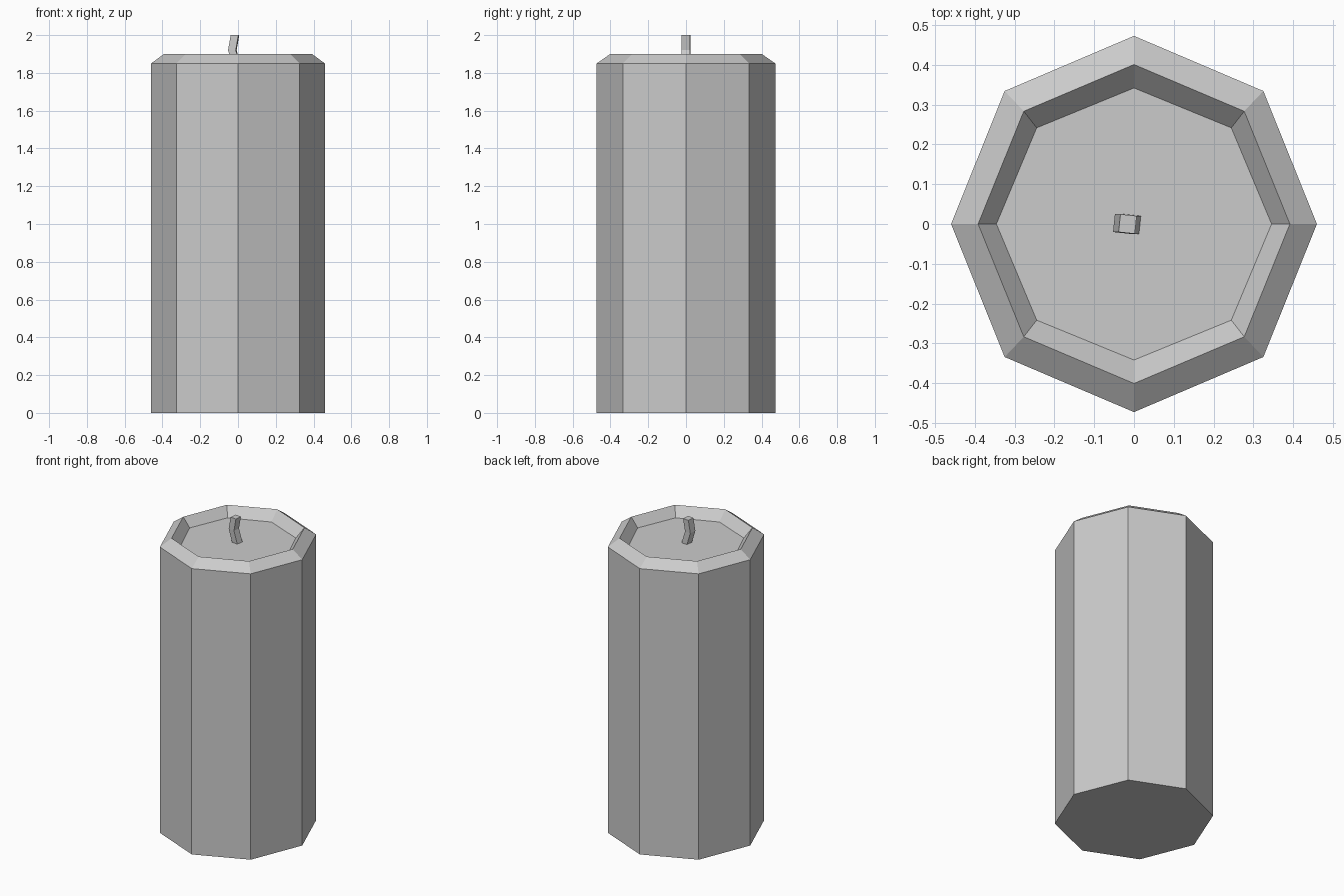
import bpy, bmesh, math

if "Cube" in bpy.data.objects:
    bpy.data.objects.remove(bpy.data.objects["Cube"])


def loft(name, rings):
    """Skin a list of equal-length point rings and cap both ends."""
    bm = bmesh.new()
    loops = [[bm.verts.new(p) for p in ring] for ring in rings]
    n = len(loops[0])
    for a, b in zip(loops, loops[1:]):
        for i in range(n):
            j = (i + 1) % n
            bm.faces.new((a[i], a[j], b[j], b[i]))
    bm.faces.new(loops[0][::-1])
    bm.faces.new(loops[-1])
    bmesh.ops.recalc_face_normals(bm, faces=bm.faces)
    mesh = bpy.data.meshes.new(name)
    bm.to_mesh(mesh)
    bm.free()
    obj = bpy.data.objects.new(name, mesh)
    bpy.context.collection.objects.link(obj)
    return obj


def octagon(rx, ry, z):
    return [(rx * math.cos(i * math.pi / 4), ry * math.sin(i * math.pi / 4), z)
            for i in range(8)]


def wick_section(cx, z, hx=0.0205, hy=0.0225, turn=math.radians(-6)):
    c, s = math.cos(turn), math.sin(turn)
    return [(cx + x * c - y * s, x * s + y * c, z)
            for x, y in ((-hx, -hy), (hx, -hy), (hx, hy), (-hx, hy))]


# Wax body: straight sides, bevelled shoulder, shallow melted recess
loft("candle_body", [octagon(0.46, 0.473, 0), octagon(0.46, 0.473, 1.85),
                     octagon(0.392, 0.401, 1.9), octagon(0.346, 0.342, 1.84)])

# Bent square wick standing on the recess floor
loft("wick", [wick_section(-0.004, 1.835), wick_section(-0.03, 1.92),
              wick_section(-0.016, 2.0)])
